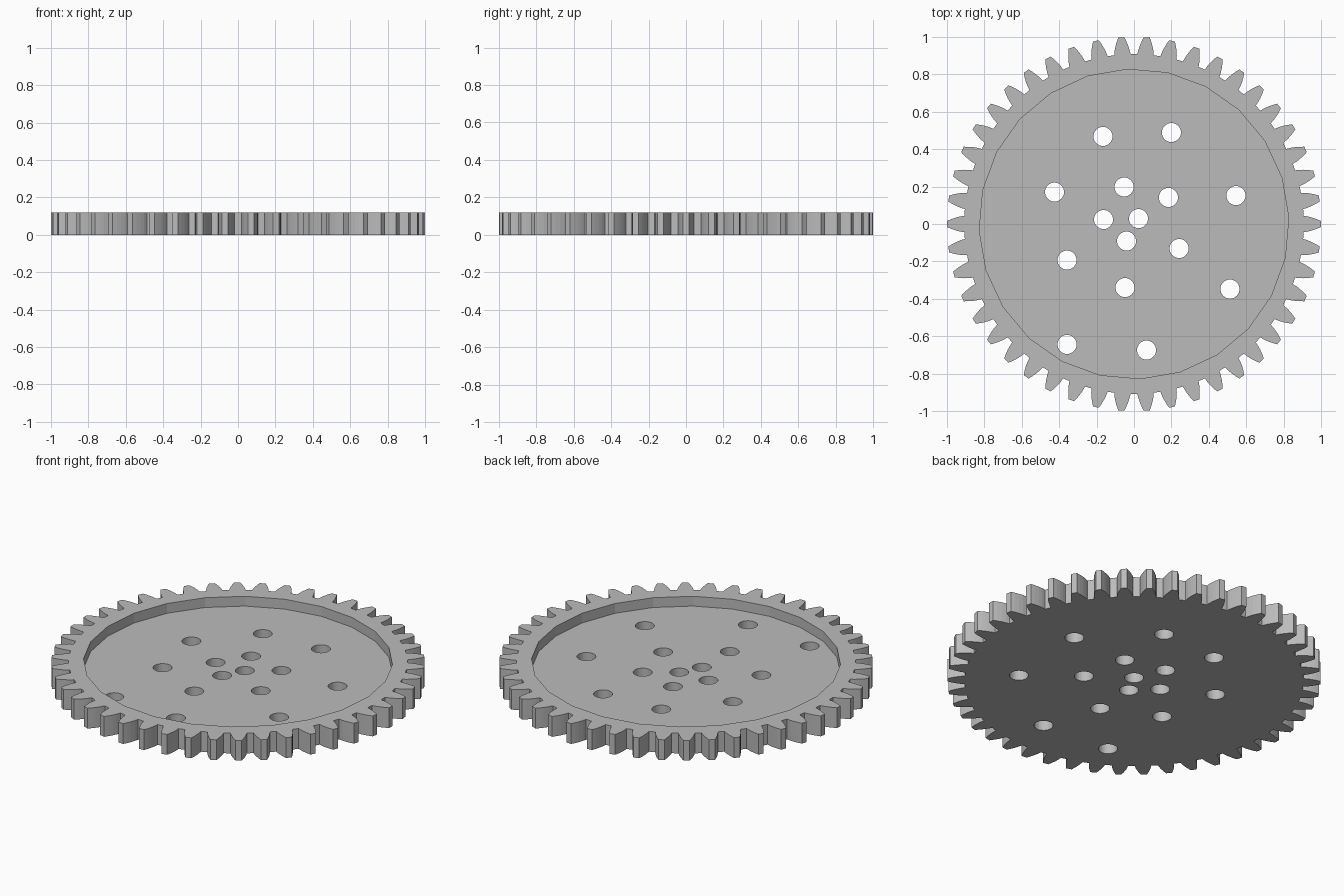
import bpy, bmesh
from math import sin, cos, tan, acos, pi, radians
from mathutils import Matrix

cube = bpy.data.objects.get("Cube")
if cube:
    bpy.data.objects.remove(cube, do_unlink=True)

TEETH, HEIGHT, FLOOR = 46, 0.12, 0.062
TIP, ROOT = 1.0, 0.908
PITCH = TIP * TEETH / (TEETH + 2)
BASE = PITCH * cos(radians(20))
HOLE_RADIUS = 0.051
HOLES = [(-.166, .468), (.2, .489), (-.425, .171), (-.053, .198), (.184, .142),
         (.545, .152), (-.163, .024), (.024, .029), (-.04, -.091), (.241, -.131),
         (-.358, -.193), (-.048, -.34), (.513, -.348), (-.358, -.644), (.067, -.674)]

grey = bpy.data.materials.new("mid grey")
grey.use_nodes = True
grey.diffuse_color = (0.5, 0.5, 0.5, 1)
grey.node_tree.nodes["Principled BSDF"].inputs["Base Color"].default_value = (0.5, 0.5, 0.5, 1)


def make_object(name, bm):
    mesh = bpy.data.meshes.new(name)
    bmesh.ops.recalc_face_normals(bm, faces=bm.faces)
    bm.to_mesh(mesh)
    bm.free()
    mesh.materials.append(grey)
    obj = bpy.data.objects.new(name, mesh)
    bpy.context.collection.objects.link(obj)
    return obj


def add_cylinder(bm, x, y, bottom, top, radius, sides, turn=0):
    place = Matrix.Translation((x, y, (bottom + top) / 2)) @ Matrix.Rotation(turn, 4, 'Z')
    bmesh.ops.create_cone(bm, cap_ends=True, segments=sides, radius1=radius,
                          radius2=radius, depth=top - bottom, matrix=place)


def involute(angle):
    return tan(angle) - angle


def half_angle(r):
    # Half the angle a tooth spans at radius r
    return pi / (2 * TEETH) + involute(radians(20)) - involute(acos(min(1, BASE / r)))


# Toothed disc: involute outline extruded upwards
steps = 4
flank = [ROOT + (TIP - ROOT) * i / steps for i in range(steps + 1)]
tooth = [(r, -half_angle(r)) for r in flank] + [(r, half_angle(r)) for r in reversed(flank)]
bm = bmesh.new()
outline = []
for i in range(TEETH):
    centre = 2 * pi * i / TEETH
    outline += [bm.verts.new((r * cos(centre + a), r * sin(centre + a), 0)) for r, a in tooth]
face = bm.faces.new(outline)
raised = bmesh.ops.extrude_face_region(bm, geom=[face])["geom"]
bmesh.ops.translate(bm, vec=(0, 0, HEIGHT),
                    verts=[v for v in raised if isinstance(v, bmesh.types.BMVert)])
gear = make_object("gear_wheel", bm)

# Recess cutter, a 24-sided pocket
bm = bmesh.new()
add_cylinder(bm, 0, 0, FLOOR, 0.3, 0.828, 24, radians(2.4))
recess = make_object("recess_cutter", bm)

# Through-hole cutters
bm = bmesh.new()
for x, y in HOLES:
    add_cylinder(bm, x, y, -0.1, 0.2, HOLE_RADIUS, 32)
holes = make_object("hole_cutters", bm)

# Cut the recess and holes, then bake and drop the cutters
for cutter in (recess, holes):
    cutter.hide_render = True
    cut = gear.modifiers.new(cutter.name, 'BOOLEAN')
    cut.operation, cut.solver, cut.object = 'DIFFERENCE', 'EXACT', cutter
graph = bpy.context.evaluated_depsgraph_get()
baked = bpy.data.meshes.new_from_object(gear.evaluated_get(graph))
gear.modifiers.clear()
gear.data = baked
for cutter in (recess, holes):
    bpy.data.objects.remove(cutter, do_unlink=True)
